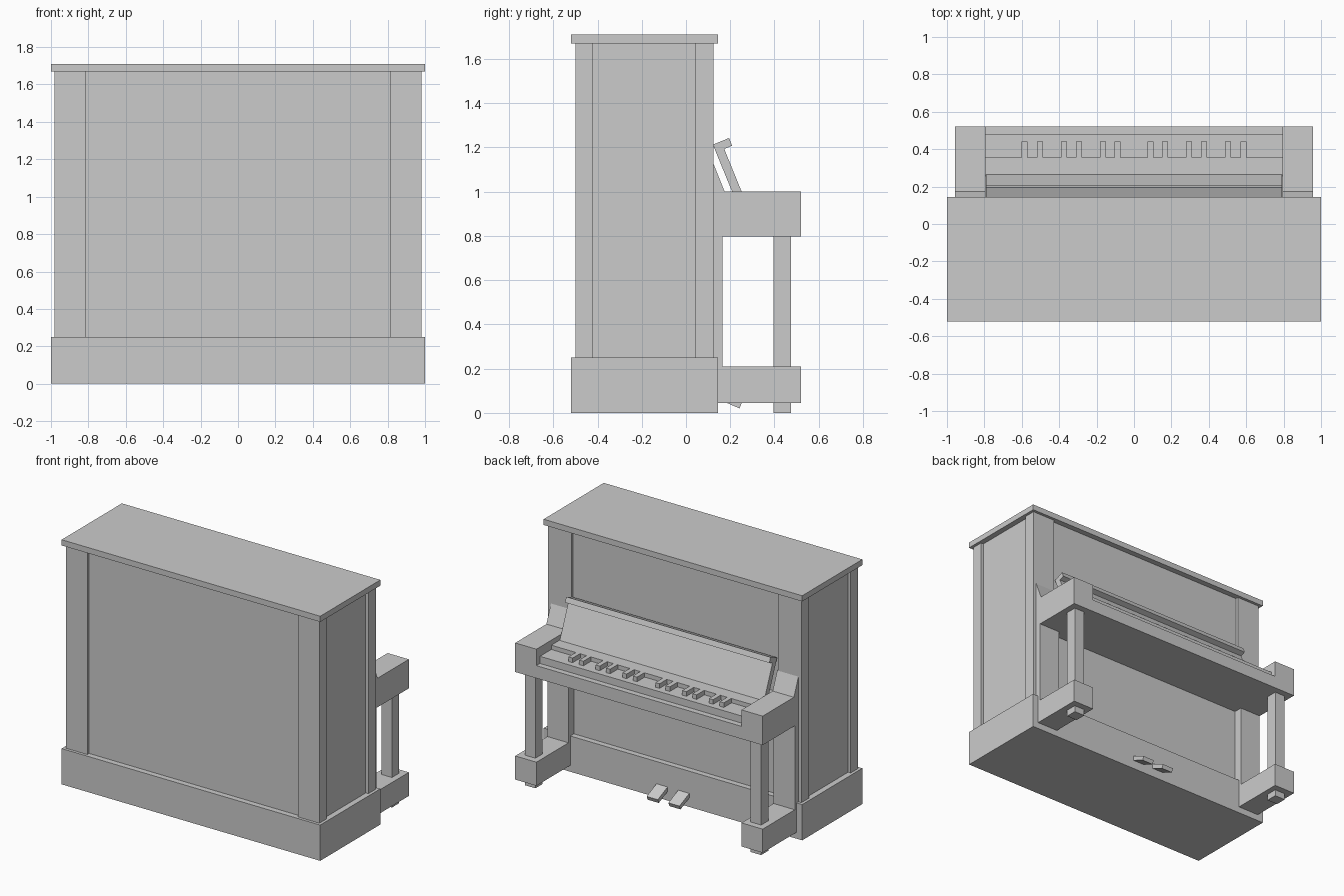
import bpy


def prism(name, profile, x0, x1):
    """Extrude a (y, z) profile along x."""
    n = len(profile)
    verts = [(x, y, z) for x in (x0, x1) for y, z in profile]
    faces = [tuple(range(n))[::-1], tuple(range(n, 2 * n))]
    faces += [(i, (i + 1) % n, n + (i + 1) % n, n + i) for i in range(n)]
    mesh = bpy.data.meshes.new(name)
    mesh.from_pydata(verts, [], faces)
    # make normals consistently outward
    import bmesh
    bm = bmesh.new()
    bm.from_mesh(mesh)
    bmesh.ops.recalc_face_normals(bm, faces=bm.faces)
    bm.to_mesh(mesh)
    bm.free()
    obj = bpy.data.objects.new(name, mesh)
    bpy.context.collection.objects.link(obj)
    return obj


def box(name, x, y, z):
    return prism(name, [(y[0], z[0]), (y[1], z[0]), (y[1], z[1]), (y[0], z[1])], *x)


def mirrored(obj):
    """Repeat a part on the other side of x = 0."""
    obj.modifiers.new("mirror", 'MIRROR')
    return obj


# Cabinet: plinth, lid, recessed panels and corner posts
box("plinth", (-1, 1), (-0.52, 0.145), (0, 0.25))
box("lid", (-1, 1), (-0.52, 0.145), (1.67, 1.71))
box("cabinet_panels", (-0.96, 0.96), (-0.48, 0.105), (0.25, 1.67))
mirrored(box("rear_post", (0.815, 0.98), (-0.5, -0.42), (0.25, 1.67)))
mirrored(box("keyboard_side_post", (0.8, 0.98), (0.04, 0.125), (0.25, 1.67)))

# Side brackets: arm with sloped cheek, upright strip and foot in one C profile
mirrored(prism("side_bracket", [
    (0.1, 0.045), (0.52, 0.045), (0.52, 0.21), (0.165, 0.21),
    (0.165, 0.797), (0.52, 0.797), (0.52, 1.0), (0.175, 1.0),
    (0.125, 1.125), (0.1, 1.125)], 0.793, 0.957))

# Front legs, with their ends showing under the feet
mirrored(box("front_leg", (0.832, 0.914), (0.395, 0.475), (0.21, 0.797)))
mirrored(box("leg_pad", (0.832, 0.914), (0.395, 0.475), (0, 0.045)))

# Key bed with lower front lip, key surface and rear rail
prism("key_bed", [
    (0.1, 0.797), (0.52, 0.797), (0.52, 0.885), (0.48, 0.885),
    (0.48, 0.935), (0.355, 0.935), (0.355, 0.965), (0.1, 0.965)], -0.793, 0.793)

# Raised dark keys
for i, x in enumerate((0.087, 0.167, 0.295, 0.375, 0.502, 0.585)):
    mirrored(box(f"raised_key_{i + 1}", (x - 0.016, x + 0.016),
                 (0.355, 0.44), (0.935, 0.967)))

# Tilted key cover with its angled top lip
prism("key_cover", [
    (0.225, 0.96), (0.268, 0.96), (0.173, 1.193), (0.208, 1.208),
    (0.195, 1.243), (0.122, 1.213), (0.13, 1.192)], -0.79, 0.79)

# Pedals
mirrored(prism("pedal", [
    (0.135, 0.067), (0.242, 0.02), (0.253, 0.047), (0.135, 0.099)], 0.041, 0.127))
